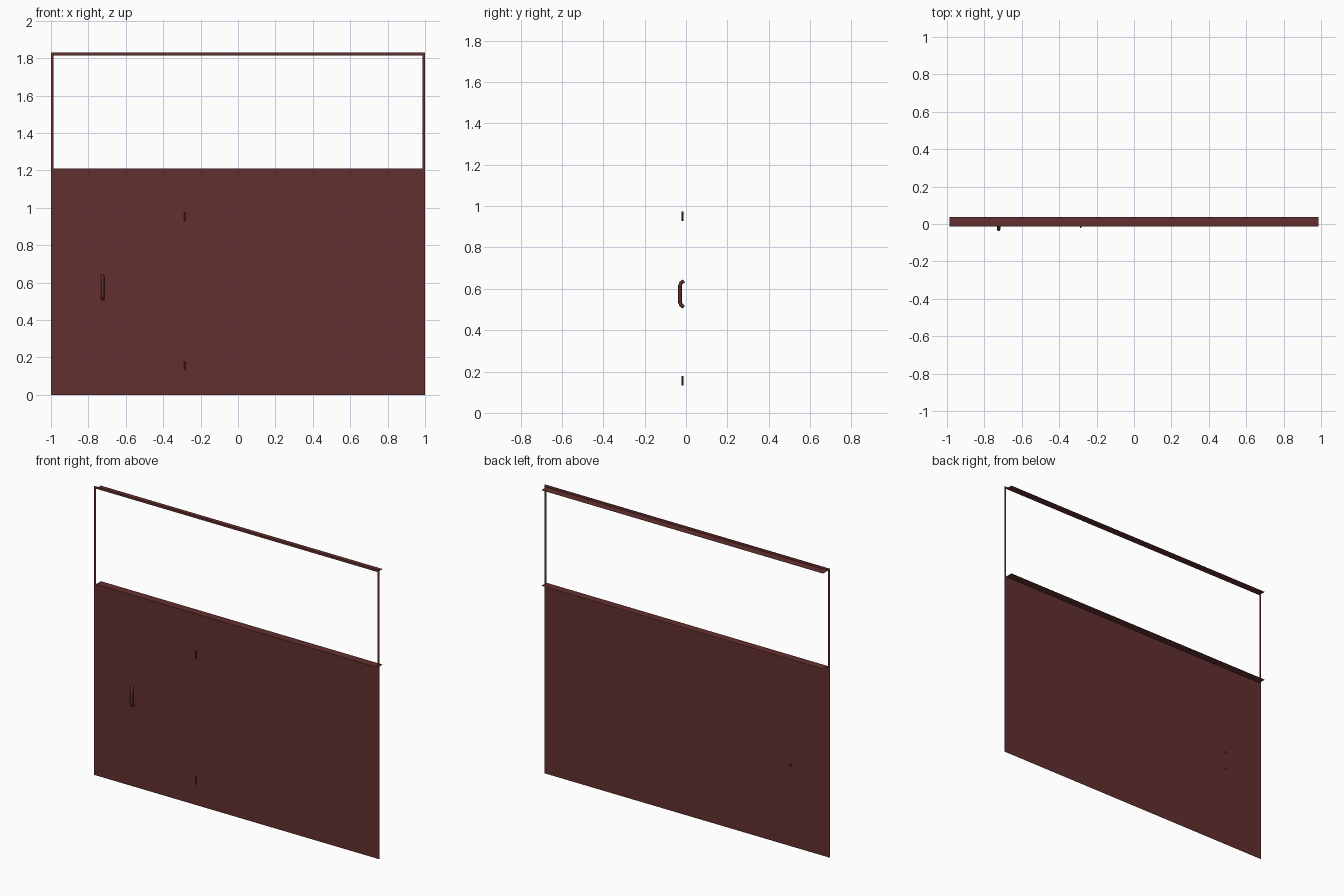
import bpy, bmesh

if "Cube" in bpy.data.objects:
    bpy.data.objects.remove(bpy.data.objects["Cube"])

red = bpy.data.materials.new("dark_red_paint")
red.diffuse_color = (0.125, 0.028, 0.028, 1)
red.use_nodes = True
red.node_tree.nodes["Principled BSDF"].inputs["Base Color"].default_value = red.diffuse_color

WALL_Y, BACK_Y = -0.0125, 0.038   # wall plane and rear edge of the reveals
SILL, HEAD, TOP = 1.21, 1.815, 1.83
INNER = 0.987                     # half width of the opening


def sheets(name, quads):
    """Object made of flat quads, each a list of four corners."""
    bm = bmesh.new()
    for quad in quads:
        bm.faces.new([bm.verts.new(p) for p in quad])
    bmesh.ops.remove_doubles(bm, verts=bm.verts, dist=0.0001)
    mesh = bpy.data.meshes.new(name)
    bm.to_mesh(mesh)
    bm.free()
    mesh.materials.append(red)
    obj = bpy.data.objects.new(name, mesh)
    bpy.context.collection.objects.link(obj)
    return obj


def upright(x0, x1, z0, z1):
    return [(x0, WALL_Y, z0), (x1, WALL_Y, z0), (x1, WALL_Y, z1), (x0, WALL_Y, z1)]


def level(z):
    return [(-INNER, WALL_Y, z), (INNER, WALL_Y, z), (INNER, BACK_Y, z), (-INNER, BACK_Y, z)]


# Wall panel and the thin frame round the opening
sheets("wall_panel", [upright(-1, 1, 0, SILL)])
sheets("window_frame", [upright(-1, -INNER, SILL, HEAD),
                        upright(INNER, 1, SILL, HEAD),
                        upright(-1, 1, HEAD, TOP)])

# Horizontal reveals at the bottom and top of the opening
sheets("window_sill", [level(SILL)])
sheets("window_head", [level(HEAD)[::-1]])

# Door handle: bent bar
curve = bpy.data.curves.new("door_handle", 'CURVE')
curve.dimensions = '3D'
curve.bevel_depth = 0.009
curve.bevel_resolution = 2
curve.use_fill_caps = True
path = [(-0.010, 0.512), (-0.024, 0.521), (-0.029, 0.535),
        (-0.029, 0.615), (-0.024, 0.629), (-0.010, 0.638)]
spline = curve.splines.new('POLY')
spline.points.add(len(path) - 1)
for point, (y, z) in zip(spline.points, path):
    point.co = (-0.724, y, z, 1)
curve.materials.append(red)
handle = bpy.data.objects.new("door_handle", curve)
bpy.context.collection.objects.link(handle)

# Door hinges: small upright pins
for name, z in (("lower_hinge", 0.156), ("upper_hinge", 0.952)):
    bpy.ops.mesh.primitive_cylinder_add(vertices=12, radius=0.0045, depth=0.046,
                                        location=(-0.285, -0.0165, z))
    hinge = bpy.context.object
    hinge.name = name
    hinge.data.materials.append(red)
    bpy.ops.object.shade_smooth_by_angle()
